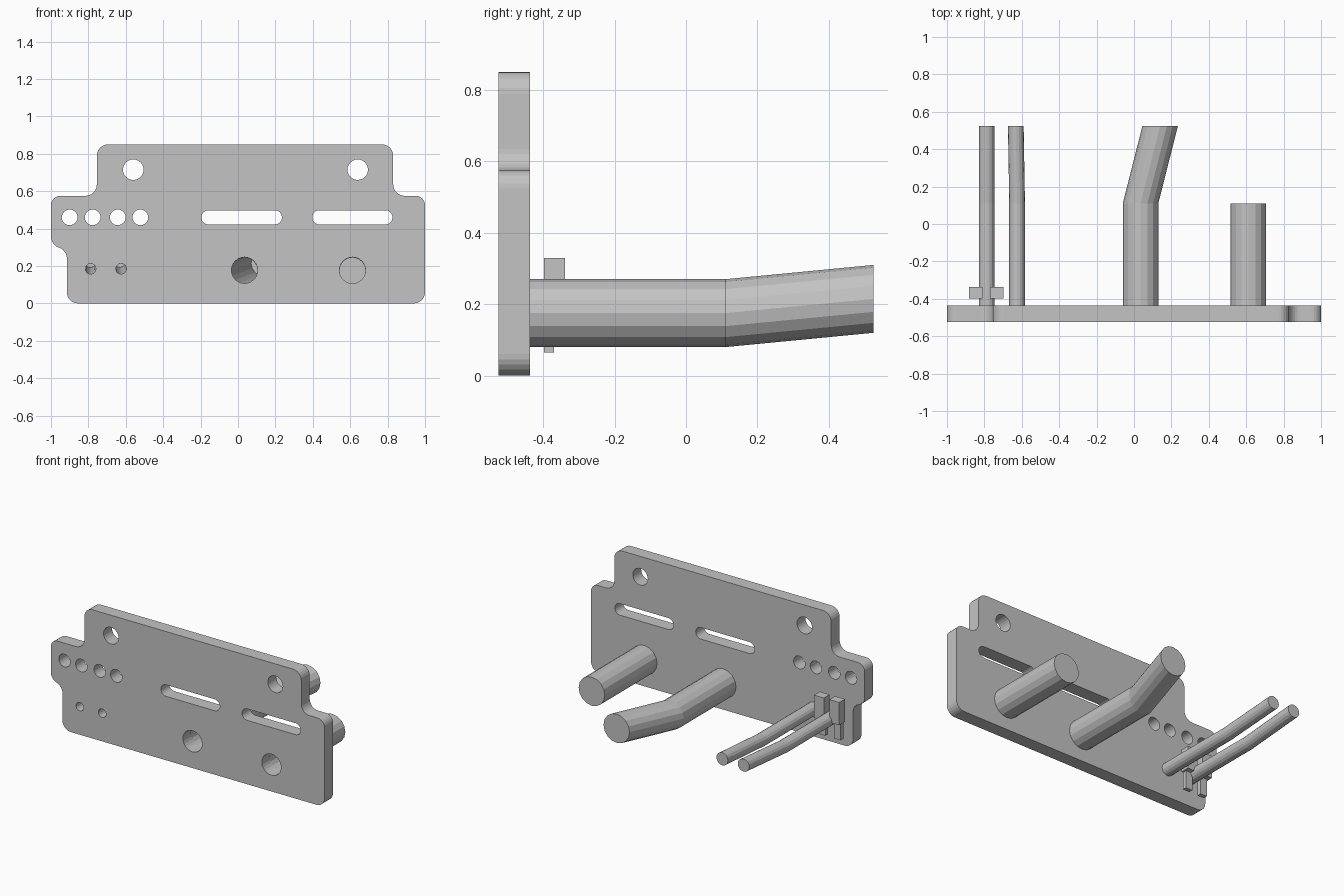
import bpy, bmesh, math
from mathutils import Vector

if "Cube" in bpy.data.objects:
    bpy.data.objects.remove(bpy.data.objects["Cube"])

grey = bpy.data.materials.new("plain grey")
grey.diffuse_color = (0.55, 0.55, 0.55, 1)
grey.use_nodes = True
grey.node_tree.nodes["Principled BSDF"].inputs["Base Color"].default_value = grey.diffuse_color

FRONT, BACK = -0.525, -0.437      # plate faces
BEND, END = 0.11, 0.525           # pipe bend and pipe end


def add_object(name, mesh):
    ob = bpy.data.objects.new(name, mesh)
    bpy.context.collection.objects.link(ob)
    mesh.materials.clear()
    mesh.materials.append(grey)
    return ob


def rounded(corners, steps=6):
    """Outline from (x, z, tangent length) corners, each rounded with an arc."""
    out = []
    w = math.sqrt(0.5)
    for i, (x, z, t) in enumerate(corners):
        p = Vector((x, z))
        a = p + (Vector(corners[i - 1][:2]) - p).normalized() * t
        b = p + (Vector(corners[(i + 1) % len(corners)][:2]) - p).normalized() * t
        for k in range(steps + 1):
            s = k / steps
            c0, c1, c2 = (1 - s) ** 2, 2 * w * s * (1 - s), s * s
            out.append((a * c0 + p * c1 + b * c2) / (c0 + c1 + c2))
    return out


def slot(x0, x1, z, r, n=24):
    """Round hole (x0 == x1) or slot between two arc centres."""
    pts = []
    for cx, start in ((x1, -math.pi / 2), (x0, math.pi / 2)):
        for k in range(n // 2 + (x0 != x1)):
            a = start + math.tau * k / n
            pts.append(Vector((cx + r * math.cos(a), z + r * math.sin(a))))
    return pts


def pipe(name, path, r, bore, sides=16):
    """Pipe along y with a blind bore open at the plate and a flat far end."""
    bm = bmesh.new()

    def ring(p, rad):
        return [bm.verts.new((p[0] + rad * math.cos(math.tau * k / sides), p[1],
                              p[2] + rad * math.sin(math.tau * k / sides)))
                for k in range(sides)]

    tip = (path[-1][0], path[-1][1] - 0.02, path[-1][2])
    rings = [ring(p, bore) for p in [tip] + path[-2::-1]]
    rings += [ring(p, r) for p in path]
    for a, b in zip(rings, rings[1:]):
        for k in range(sides):
            j = (k + 1) % sides
            bm.faces.new((a[k], a[j], b[j], b[k]))
    bm.faces.new(rings[0])
    bm.faces.new(rings[-1])
    bmesh.ops.recalc_face_normals(bm, faces=bm.faces)
    me = bpy.data.meshes.new(name)
    bm.to_mesh(me)
    bm.free()
    add_object(name, me)


def box(name, x0, x1, y0, y1, z0, z1):
    bm = bmesh.new()
    bmesh.ops.create_cube(bm, size=1)
    for v in bm.verts:
        v.co = ((x0 + x1) / 2 + v.co.x * (x1 - x0),
                (y0 + y1) / 2 + v.co.y * (y1 - y0),
                (z0 + z1) / 2 + v.co.z * (z1 - z0))
    me = bpy.data.meshes.new(name)
    bm.to_mesh(me)
    bm.free()
    add_object(name, me)


# mounting plate: stepped outline with rounded corners
loops = [rounded([
    (-0.915, 0, 0.06), (1, 0, 0.06), (1, 0.575, 0.05), (0.83, 0.575, 0.06),
    (0.83, 0.85, 0.06), (-0.755, 0.85, 0.06), (-0.755, 0.575, 0.06),
    (-1, 0.575, 0.05), (-1, 0.312, 0.043), (-0.915, 0.285, 0.043)])]
# screw holes, row of small holes, slots and pipe ports
loops += [slot(x, x, 0.715, 0.055) for x in (-0.56, 0.64)]
loops += [slot(x, x, 0.46, 0.042) for x in (-0.9, -0.777, -0.643, -0.522)]
loops += [slot(a, b, 0.46, 0.038) for a, b in ((-0.158, 0.197), (0.435, 0.788))]
loops += [slot(x, x, 0.177, 0.07) for x in (0.035, 0.612)]
loops += [slot(x, x, 0.185, 0.028) for x in (-0.788, -0.625)]

curve = bpy.data.curves.new("plate_profile", 'CURVE')
curve.dimensions = '2D'
curve.fill_mode = 'BOTH'
curve.extrude = (BACK - FRONT) / 2
for pts in loops:
    sp = curve.splines.new('POLY')
    sp.points.add(len(pts) - 1)
    for q, p in zip(sp.points, pts):
        q.co = (p.x, p.y, 0, 1)
    sp.use_cyclic_u = True
helper = bpy.data.objects.new("plate_profile", curve)
bpy.context.collection.objects.link(helper)
bpy.context.view_layer.update()
mesh = bpy.data.meshes.new_from_object(
    helper.evaluated_get(bpy.context.evaluated_depsgraph_get()))
bpy.data.objects.remove(helper)
for v in mesh.vertices:
    x, y, z = v.co
    v.co = (x, (FRONT + BACK) / 2 - z, y)
bm = bmesh.new()
bm.from_mesh(mesh)
bmesh.ops.remove_doubles(bm, verts=bm.verts, dist=1e-5)
bmesh.ops.recalc_face_normals(bm, faces=bm.faces)
for f in bm.faces:
    f.smooth = False
bm.to_mesh(mesh)
bm.free()
add_object("mounting_plate", mesh)

# large pipes: one bent, one short and straight
base = BACK - 0.013
pipe("bent_pipe", [(0.035, base, 0.175), (0.035, BEND, 0.175), (0.14, END, 0.215)], 0.095, 0.07)
pipe("short_pipe", [(0.612, base, 0.175), (0.612, BEND, 0.175)], 0.095, 0.07)

# thin pipes
pipe("thin_pipe_outer", [(-0.788, base, 0.185), (-0.788, BEND, 0.185), (-0.788, END, 0.22)], 0.042, 0.028)
pipe("thin_pipe_inner", [(-0.625, base, 0.185), (-0.625, BEND, 0.185), (-0.632, END, 0.22)], 0.042, 0.028)

# pair of clips beside the outer thin pipe: wide head, narrow tail
for side, cx in (("left", -0.847), ("right", -0.735)):
    box(f"clip_head_{side}", cx - 0.036, cx + 0.036, -0.398, -0.338, 0.18, 0.33)
    box(f"clip_tail_{side}", cx - 0.024, cx + 0.024, -0.398, -0.37, 0.065, 0.18)
